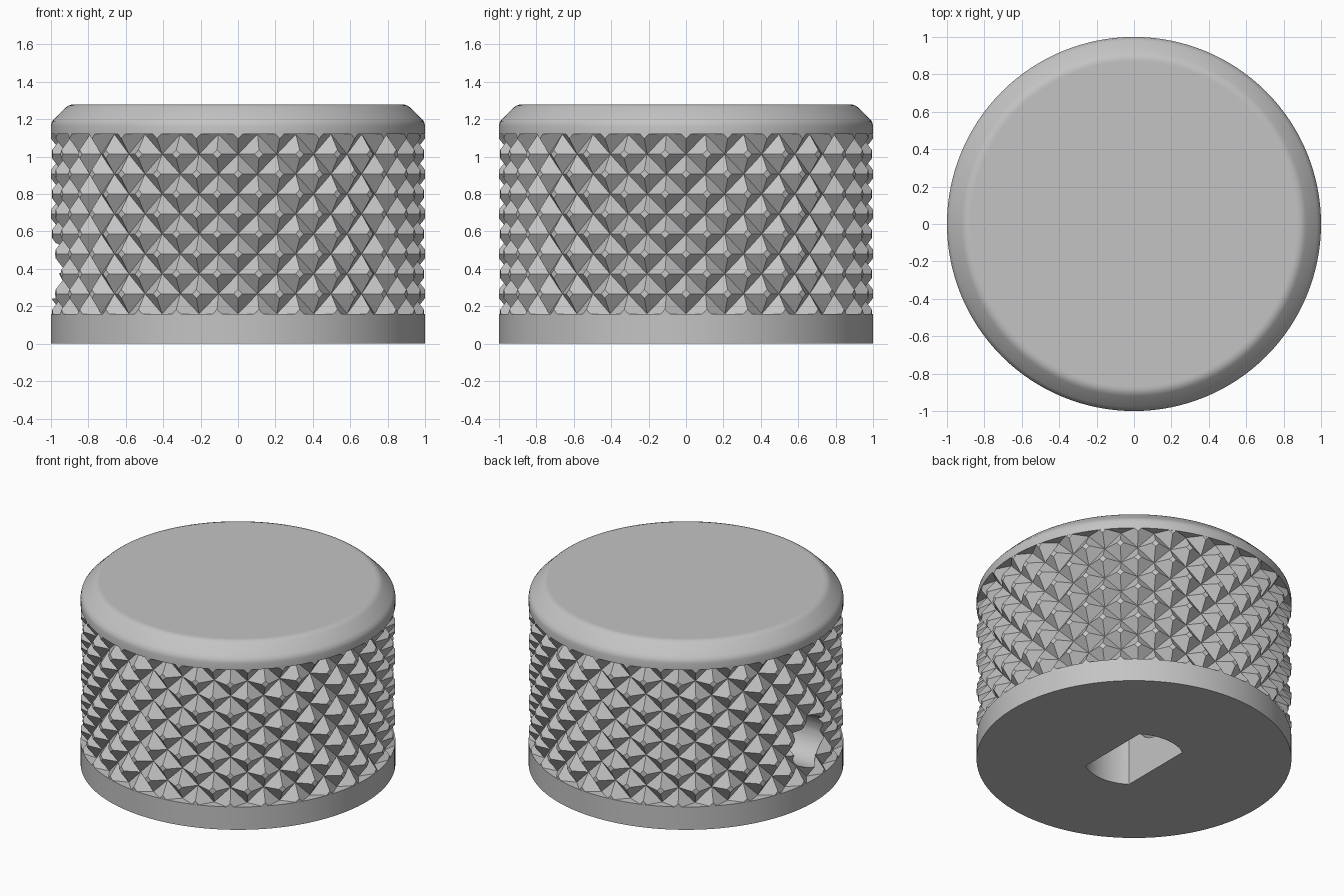
import bpy, bmesh, math
from mathutils import Vector, Matrix

default = bpy.data.objects.get("Cube")
if default:
    bpy.data.objects.remove(default)

SEG = 128                      # sides of the smooth rings
COLS, ROWS = 56, 9             # half-pitch columns and rows of the knurl
Z0, Z1 = 0.16, 1.12            # knurled band
VALLEY, TIP, CUT = 0.935, 1.018, 0.78

metal = bpy.data.materials.new("satin_grey")
metal.use_nodes = True
grey = (0.55, 0.55, 0.55, 1)
metal.diffuse_color = grey
metal.node_tree.nodes["Principled BSDF"].inputs["Base Color"].default_value = grey


def make(name, bm):
    bmesh.ops.recalc_face_normals(bm, faces=bm.faces)
    mesh = bpy.data.meshes.new(name)
    bm.to_mesh(mesh)
    bm.free()
    mesh.materials.append(metal)
    obj = bpy.data.objects.new(name, mesh)
    bpy.context.collection.objects.link(obj)
    return obj


def activate(obj):
    bpy.ops.object.select_all(action='DESELECT')
    obj.select_set(True)
    bpy.context.view_layer.objects.active = obj


def lathe(name, profile):
    """Closed turned solid from (radius, height) rings."""
    bm = bmesh.new()
    rings = [[bm.verts.new((r * math.cos(a), r * math.sin(a), z))
              for a in (math.tau * i / SEG for i in range(SEG))] for r, z in profile]
    for low, high in zip(rings, rings[1:]):
        for i in range(SEG):
            j = (i + 1) % SEG
            bm.faces.new((low[i], low[j], high[j], high[i]))
    bm.faces.new(rings[0][::-1])
    bm.faces.new(rings[-1])
    return make(name, bm)


def cut(obj, cutter):
    activate(obj)
    mod = obj.modifiers.new("cut", 'BOOLEAN')
    mod.operation, mod.solver, mod.object = 'DIFFERENCE', 'EXACT', cutter
    bpy.ops.object.modifier_apply(modifier=mod.name)


def smooth(obj, degrees):
    activate(obj)
    bpy.ops.object.shade_smooth_by_angle(angle=math.radians(degrees))


# Knurled grip: truncated diamond pyramids on a checkerboard of tips and valleys
def point(i, k, r):
    a = math.tau * i / COLS
    return Vector((r * math.cos(a), r * math.sin(a), Z0 + (Z1 - Z0) * k / ROWS))


bm = bmesh.new()
valleys = {(i, k): bm.verts.new(point(i, k, VALLEY))
           for i in range(COLS) for k in range(ROWS + 1) if (i + k) % 2 == 0}
ends = {0: [], ROWS: []}
for k in range(ROWS + 1):
    for i in range(COLS):
        if (i, k) in valleys:
            if k in ends:
                ends[k].append(valleys[i, k])
            continue
        tip = point(i, k, TIP)
        around = [((i - 1) % COLS, k), (i, k - 1), ((i + 1) % COLS, k), (i, k + 1)]
        base = [valleys.get(c) for c in around]
        flat = [bm.verts.new(b.co.lerp(tip, CUT)) if b else None for b in base]
        for n in range(4):
            m = (n + 1) % 4
            if base[n] and base[m]:
                bm.faces.new((base[n], base[m], flat[m], flat[n]))
        bm.faces.new([v for v in flat if v])
        if k in ends:
            ends[k] += [flat[0], flat[2]]
for k, loop in ends.items():
    centre = bm.verts.new((0, 0, Z0 if k == 0 else Z1))
    for a, b in zip(loop, loop[1:] + loop[:1]):
        bm.faces.new((a, b, centre))
grip = make("knurled_grip", bm)

# Smooth base ring and softly chamfered cap
base_ring = lathe("base_ring", [(1, 0), (1, Z0)])
cap = lathe("top_cap", [(1, Z1), (1, 1.165), (0.995, 1.187), (0.98, 1.205), (0.92, 1.263),
                        (0.905, 1.274), (0.885, 1.28), (0.87, 1.28)])

# Shaft hole: round bore with two flats
bm = bmesh.new()
bore, half_flat = 0.32, 0.18
limit = math.acos(half_flat / bore)
outline = []
for start in (limit, limit + math.pi):
    span = math.pi - 2 * limit
    outline += [start + span * n / 16 for n in range(17)]
face = bm.faces.new([bm.verts.new((bore * math.cos(a), bore * math.sin(a), -0.1))
                     for a in outline])
top = bmesh.ops.extrude_face_region(bm, geom=[face])["geom"]
bmesh.ops.translate(bm, vec=(0, 0, 0.95),
                    verts=[v for v in top if isinstance(v, bmesh.types.BMVert)])
shaft_cutter = make("shaft_cutter", bm)

# Set screw hole on the side, running into the bore
bm = bmesh.new()
bmesh.ops.create_cone(bm, cap_ends=True, segments=48, radius1=0.17, radius2=0.17, depth=1,
                      matrix=Matrix.Translation((-0.6, 0, 0.41)) @ Matrix.Rotation(math.pi / 2, 4, 'Y'))
screw_cutter = make("screw_cutter", bm)

cut(base_ring, shaft_cutter)
cut(grip, shaft_cutter)
cut(grip, screw_cutter)
for cutter in (shaft_cutter, screw_cutter):
    bpy.data.objects.remove(cutter)

smooth(base_ring, 30)
smooth(cap, 40)
smooth(grip, 12)
